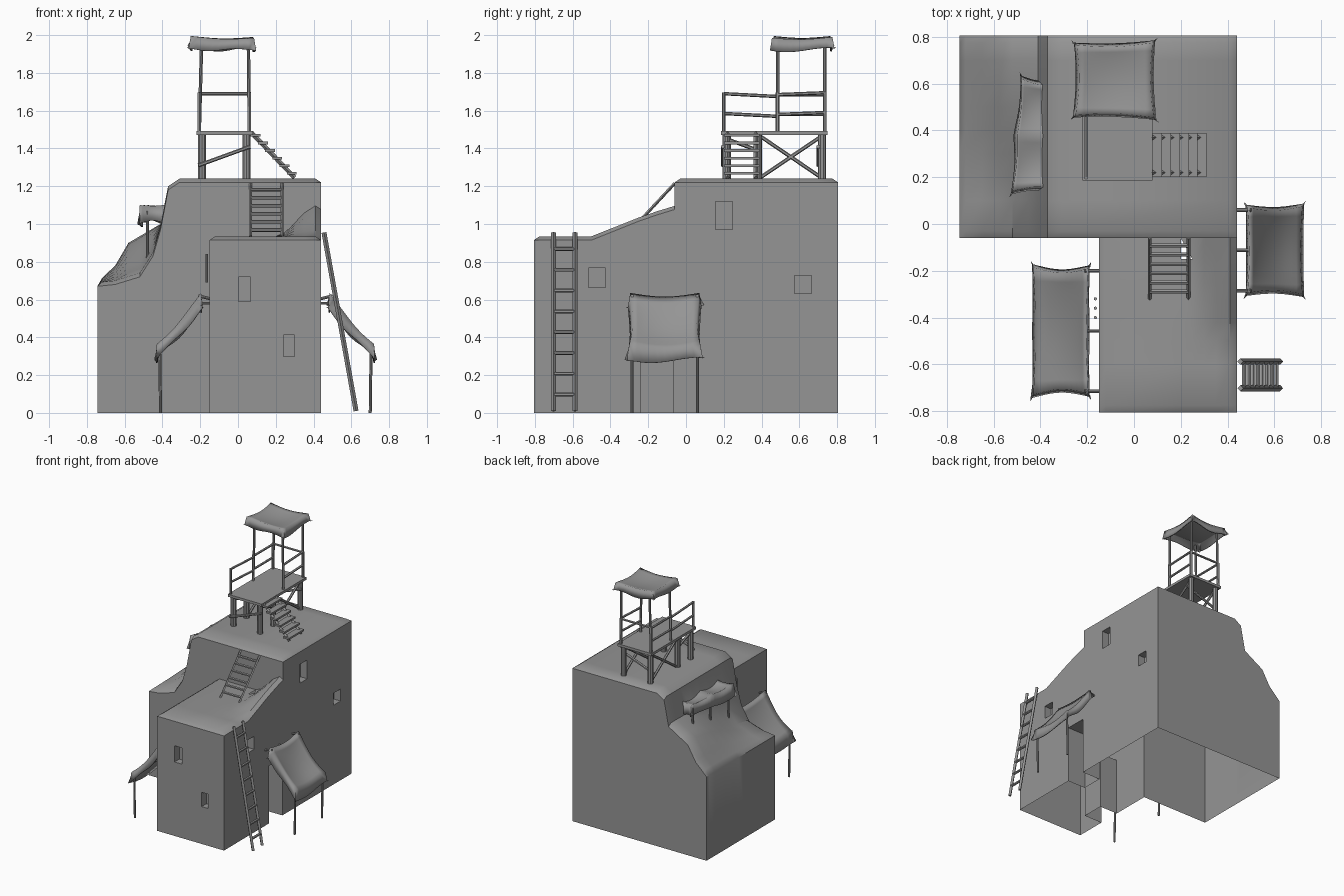
import bpy, bmesh, math
from mathutils import Vector

cube = bpy.data.objects.get("Cube")
if cube:
    bpy.data.objects.remove(cube)

def material(name, v):
    m = bpy.data.materials.new(name)
    m.use_nodes = True
    m.diffuse_color = (v, v, v, 1)
    m.node_tree.nodes["Principled BSDF"].inputs["Base Color"].default_value = (v, v, v, 1)
    return m

GREY = material("plain grey", 0.3)

def finish(name, bm, smooth=True):
    bmesh.ops.recalc_face_normals(bm, faces=bm.faces)
    me = bpy.data.meshes.new(name)
    bm.to_mesh(me)
    bm.free()
    me.materials.append(GREY)
    ob = bpy.data.objects.new(name, me)
    bpy.context.collection.objects.link(ob)
    if smooth:
        activate(ob)
        bpy.ops.object.shade_smooth_by_angle(angle=math.radians(35))
    return ob

def activate(ob):
    bpy.ops.object.select_all(action='DESELECT')
    ob.select_set(True)
    bpy.context.view_layer.objects.active = ob

def box(name, lo, hi):
    bm = bmesh.new()
    bmesh.ops.create_cube(bm, size=1)
    for v in bm.verts:
        v.co = [lo[i] + (v.co[i] + .5) * (hi[i] - lo[i]) for i in range(3)]
    return finish(name, bm, False)

def bar(name, a, b, r=.01, sides=8):
    a, b = Vector(a), Vector(b)
    bm = bmesh.new()
    bmesh.ops.create_cone(bm, cap_ends=True, segments=sides, radius1=r, radius2=r, depth=(b - a).length)
    q = (b - a).to_track_quat('Z', 'Y')
    for v in bm.verts:
        v.co = q @ v.co + (a + b) / 2
    return finish(name, bm)

def interp(pts, x):
    for (x0, z0), (x1, z1) in zip(pts, pts[1:]):
        if x <= x1:
            return z0 + (z1 - z0) * max(0, (x - x0) / (x1 - x0))
    return pts[-1][1]

def smoothstep(a, b, x):
    t = min(1, max(0, (x - a) / (b - a)))
    return t * t * (3 - 2 * t)

def terrain_block(name, xs, ys, height, open_back=False):
    """Solid block with a height-driven top and softened rim."""
    bm = bmesh.new()
    nx, ny = len(xs), len(ys)
    top, low = {}, {}
    for i, x in enumerate(xs):
        for j, y in enumerate(ys):
            rim = i in (0, nx - 1) or j == 0 or (j == ny - 1 and not open_back)
            top[i, j] = bm.verts.new((x, y, height(x, y) - (.02 if rim else 0)))
            low[i, j] = bm.verts.new((x, y, 0))
    for i in range(nx - 1):
        for j in range(ny - 1):
            for g in (top, low):
                bm.faces.new([g[i, j], g[i + 1, j], g[i + 1, j + 1], g[i, j + 1]])
    edges = [((i, j), (i + 1, j)) for i in range(nx - 1) for j in (0, ny - 1)]
    edges += [((i, j), (i, j + 1)) for j in range(ny - 1) for i in (0, nx - 1)]
    for a, b in edges:
        bm.faces.new([low[a], low[b], top[b], top[a]])
    return finish(name, bm, False)

# Building: stepped rear mass with an eroded west slope, plus the lower front wing
front_profile = [(-.745, .69), (-.65, .70), (-.52, .74), (-.45, .85), (-.41, .99), (-.37, 1.2), (-.31, 1.24)]
back_profile = [(-.745, .69), (-.65, .78), (-.58, .9), (-.41, 1.0), (-.37, 1.2), (-.31, 1.24)]

def rear_height(x, y):
    t = smoothstep(-.06, .7, y)
    return interp(front_profile, x) * (1 - t) + interp(back_profile, x) * t

east_ramp = [(-.5, .935), (-.25, 1.035), (-.06, 1.1)]

def wing_height(x, y):
    return .935 + (interp(east_ramp, y) - .935) * smoothstep(.2, .42, x)

rear_xs = [-.745, -.72, -.65, -.58, -.52, -.45, -.41, -.37, -.31, .41, .44]
rear_ys = [-.06, -.03] + [.1 * k for k in range(1, 8)] + [.775, .805]
building = terrain_block("building", rear_xs, rear_ys, rear_height)
wing = terrain_block("front_wing", [-.15, -.12, .2, .25, .3, .35, .41, .44],
                     [-.805, -.775, -.6, -.5, -.42, -.33, -.25, -.15, -.05, .1], wing_height, True)

cutters = [wing]
for y, z, w, h in [(.2, 1.045, .045, .075), (-.47, .715, .045, .052), (.62, .68, .045, .048)]:
    cutters.append(box("window_cutter", (.38, y - w, z - h), (.6, y + w, z + h)))
for x, z, w, h in [(.035, .655, .032, .065), (.27, .355, .028, .057)]:
    cutters.append(box("window_cutter", (x - w, -1, z - h), (x + w, -.745, z + h)))
cutters.append(box("window_cutter", (-.3, -.42, .7), (-.1, -.3, .83)))
cutters.append(box("door_cutter", (.28, -.24, -.1), (.6, -.07, .46)))
cutters.append(box("door_cutter", (-.3, -.56, -.1), (.01, -.38, .46)))
activate(building)
for c in cutters:
    m = building.modifiers.new("cut", 'BOOLEAN')
    m.operation = 'UNION' if c is wing else 'DIFFERENCE'
    m.solver = 'EXACT'
    m.object = c
    bpy.ops.object.modifier_apply(modifier=m.name)
for c in cutters:
    bpy.data.objects.remove(c)

# Open underside
bm = bmesh.new()
bm.from_mesh(building.data)
under = [f for f in bm.faces if all(abs(v.co.z) < .001 for v in f.verts)]
bmesh.ops.delete(bm, geom=under, context='FACES')
bm.to_mesh(building.data)
bm.free()
activate(building)
bpy.ops.object.shade_smooth_by_angle(angle=math.radians(35))

def cloth(name, p00, p10, p11, p01, sag, skirt, n=10, pinch=.02, folds=1):
    """Sagging sheet over four corners with a hanging hem."""
    c = [Vector(p) for p in (p00, p10, p11, p01)]
    mid = sum(c, Vector()) / 4
    bm = bmesh.new()
    grid = {}
    for i in range(-1, n + 2):
        for j in range(-1, n + 2):
            u, v = min(max(i / n, 0), 1), min(max(j / n, 0), 1)
            p = c[0].lerp(c[1], u).lerp(c[3].lerp(c[2], u), v)
            su, sv = math.sin(math.pi * u), abs(math.sin(math.pi * v * folds))
            out = p - mid
            out.z = 0
            p -= out * pinch * 4 * (su * abs(2 * v - 1) ** 4 + sv * abs(2 * u - 1) ** 4)
            p.z -= sag * (.4 * su + .4 * sv + .4 * su * sv)
            hem = (i in (-1, n + 1)) + (j in (-1, n + 1))
            if hem:
                p += out.normalized() * .015 * hem
                p.z -= skirt * (1 + .15 * math.sin(7 * u + 5 * v))
            grid[i, j] = bm.verts.new(p)
    for i in range(-1, n + 1):
        for j in range(-1, n + 1):
            bm.faces.new([grid[i, j], grid[i + 1, j], grid[i + 1, j + 1], grid[i, j + 1]])
    ob = finish(name, bm, False)
    ob.data.shade_smooth()
    ob.modifiers.new("thickness", 'SOLIDIFY').thickness = .008
    return ob

# Door awnings on both sides, with posts and wall pegs
def door_awning(side, wall, s, y0, y1):
    xi, xo = wall + s * .045, wall + s * .28
    cloth(side + "_awning", (xi, y0, .635), (xo, y0 - .005, .365), (xo, y1 + .005, .365), (xi, y1, .635), .05, .075)
    for y in (y0 + .01, y1 - .01):
        bar(side + "_awning_post", (wall + s * .26, y, 0), (wall + s * .265, y, .36), .008)
        bar(side + "_awning_peg", (wall - s * .02, y, .6), (wall + s * .06, y, .62), .008)
    bar(side + "_awning_peg", (wall - s * .02, (y0 + y1) / 2, .58), (wall + s * .05, (y0 + y1) / 2, .58), .007)

door_awning("east", .44, 1, -.295, .07)
door_awning("west", -.15, -1, -.725, -.19)
for k in range(3):
    bar("window_bar", (-.165, -.32 - .04 * k, .69), (-.165, -.32 - .04 * k, .84), .007)

# Small awning over the west slope
cloth("slope_awning", (-.31, .14, 1.12), (-.52, .14, 1.1), (-.48, .62, 1.1), (-.31, .61, 1.12), .03, .09, 16, .02, 2)
for y in (.15, .38, .6):
    bar("slope_awning_post", (-.48, y, .8), (-.48, y, 1.07), .008)

def ladder(name, a, b, side, rungs, r, rung_r, overhang=0):
    a, b, side = Vector(a), Vector(b), Vector(side)
    for s in (-1, 1):
        bar(name + "_rail", a + side * s, b + side * s, r, 4)
    for k in range(rungs):
        p = a.lerp(b, (k + .8) / (rungs + .6))
        bar(name + "_rung", p - side * (1 + overhang), p + side * (1 + overhang), rung_r, 6)

ladder("wall_ladder", (.625, -.645, .01), (.455, -.645, .955), (0, .057, 0), 8, .013, .01)
ladder("roof_ladder", (.15, -.32, .935), (.15, -.06, 1.215), (.083, 0, 0), 6, .008, .01)

# Tower stair with flat treads
top, foot = Vector((.07, .295, 1.485)), Vector((.3, .295, 1.245))
for y in (-.075, .075):
    bar("stair_rail", top + Vector((0, y, 0)), foot + Vector((0, y, 0)), .012, 4)
for k in range(6):
    p = top.lerp(foot, (k + .5) / 6)
    box("stair_tread", p - Vector((.022, .095, .003)), p + Vector((.03, .095, .011)))

# Watchtower deck, legs and braces
W, E, S, M, N = -.19, .045, .215, .38, .72
box("tower_deck", (-.22, .185, 1.472), (.08, .75, 1.492))
for x in (W, E):
    for y in (S, M, N):
        bar("tower_leg", (x, y, 1.2), (x, y, 1.475), .022, 10)
    bar("side_brace", (x, M + .02, 1.46), (x, N - .01, 1.25), .01, 6)
    bar("side_brace", (x, M + .02, 1.25), (x, N - .01, 1.46), .01, 6)
    bar("side_brace", (x, S, 1.45), (x, M, 1.39), .01, 6)
for y in (S, N):
    bar("cross_brace", (W - .02, y - .02, 1.31), (E + .02, y - .02, 1.41), .01, 6)

# Guard rails
W, E, S, M, N = -.205, .06, .2, .485, .735
for x, y in [(W, S), (W, M), (W, N), (E, M), (E, N)]:
    bar("rail_post", (x, y, 1.48), (x, y, 1.695), .01, 6)
for z in (1.685, 1.58):
    bar("west_rail", (W, S, z + .005), (W, M, z - .01), .009, 6)
    bar("west_rail", (W, M, z), (W, N, z), .009, 6)
    bar("east_rail", (E, M, z), (E, N, z + .01), .009, 6)
bar("back_rail", (W, N, 1.69), (E, N, 1.69), .009, 6)

# Canopy
for x in (W, E):
    for y in (M, N):
        bar("canopy_post", (x, y, 1.48), (x + (.012 if x == W else -.005), y, 1.95), .009)
cloth("tower_canopy", (-.25, .465, 1.995), (.085, .455, 1.985), (.08, .775, 1.99), (-.245, .765, 1.995), .025, .06)
